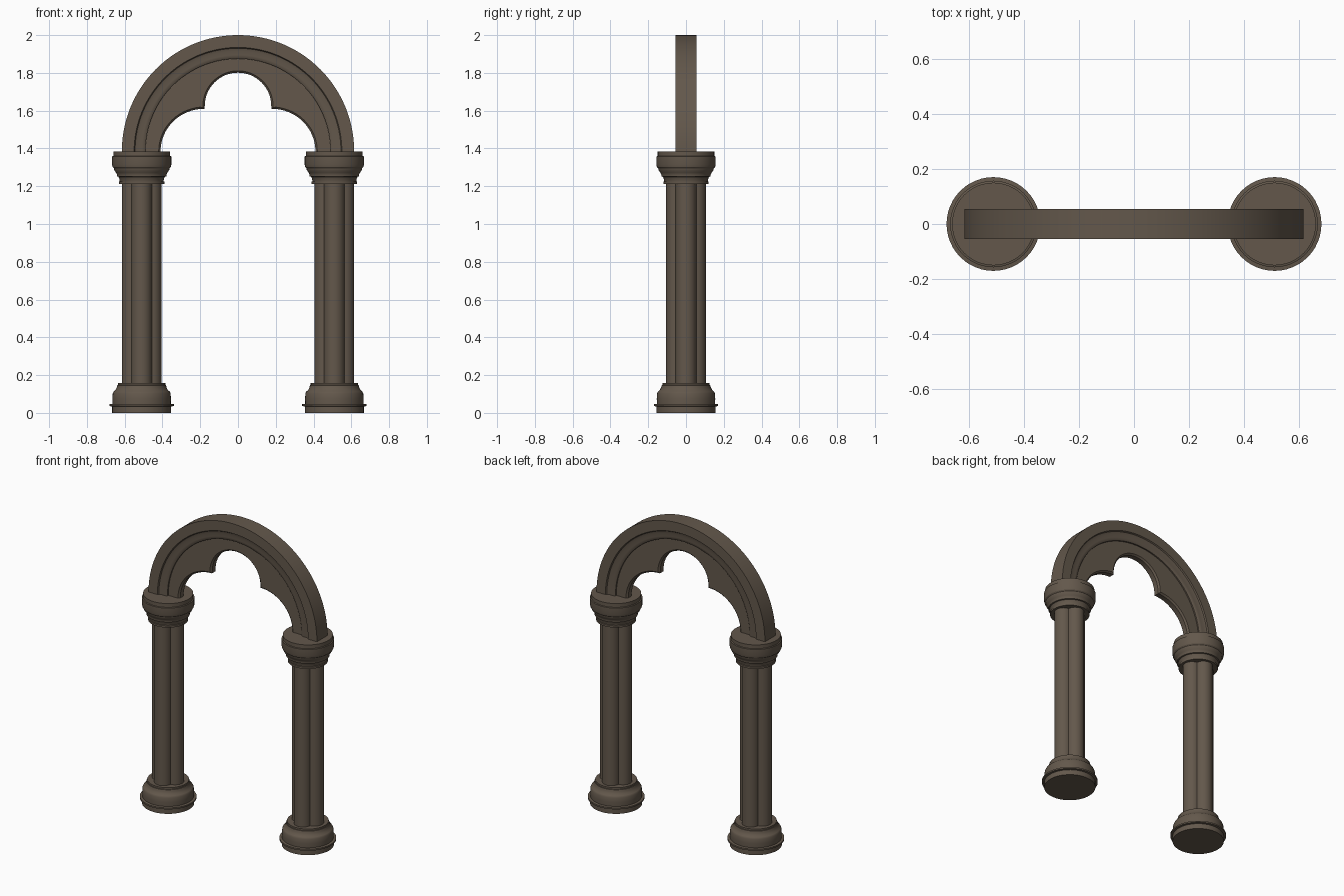
import bpy, bmesh, math
from math import pi, sin, cos

if "Cube" in bpy.data.objects:
    bpy.data.objects.remove(bpy.data.objects["Cube"])

stone = bpy.data.materials.new("brown stone")
stone.diffuse_color = (0.125, 0.097, 0.071, 1)
stone.use_nodes = True
stone.node_tree.nodes["Principled BSDF"].inputs["Base Color"].default_value = stone.diffuse_color

SPRING = 1.385   # height where the arch springs
COL_X = 0.51     # column centre


def finish(name, bm, angle=30):
    bmesh.ops.remove_doubles(bm, verts=bm.verts, dist=1e-5)
    bmesh.ops.recalc_face_normals(bm, faces=bm.faces)
    me = bpy.data.meshes.new(name)
    bm.to_mesh(me)
    bm.free()
    me.materials.append(stone)
    ob = bpy.data.objects.new(name, me)
    bpy.context.collection.objects.link(ob)
    bpy.ops.object.select_all(action='DESELECT')
    ob.select_set(True)
    bpy.context.view_layer.objects.active = ob
    bpy.ops.object.shade_smooth_by_angle(angle=math.radians(angle))
    return ob


def loft(name, sections, angle=30):
    """Skin a row of closed sections and cap both ends."""
    bm = bmesh.new()
    rows = [[bm.verts.new(p) for p in s] for s in sections]
    for a, b in zip(rows, rows[1:]):
        n = len(a)
        for i in range(n):
            j = (i + 1) % n
            bm.faces.new((a[i], a[j], b[j], b[i]))
    bm.faces.new(rows[0])
    bm.faces.new(rows[-1])
    return finish(name, bm, angle)


def turned(name, x, profile, n=48):
    """Round moulding from (radius, height) pairs."""
    return loft(name, [[(x + r * cos(2 * pi * i / n), r * sin(2 * pi * i / n), z)
                        for i in range(n)] for r, z in profile])


def mirrored(half):
    return half + [(r, -y) for r, y in reversed(half)]


# column mouldings
base = [(.156, 0), (.156, .034), (.170, .036), (.170, .046), (.154, .048),
        (.155, .075), (.153, .103), (.149, .112), (.148, .113), (.138, .122),
        (.132, .134), (.129, .146), (.125, .147), (.125, .158), (.10, .158)]
capital = [(.10, 1.212), (.120, 1.212), (.120, 1.224), (.116, 1.226), (.118, 1.24),
           (.123, 1.25), (.131, 1.252), (.131, 1.262), (.136, 1.272), (.146, 1.286),
           (.147, 1.295), (.154, 1.302), (.157, 1.315), (.157, 1.358),
           (.150, 1.360), (.150, SPRING)]

# four-lobed shaft outline
LOBE_C, LOBE_R = .050, .055
crease = math.atan2(.0548, .0548 - LOBE_C)
shaft = []
for q in range(4):
    for i in range(16):
        t = -crease + 2 * crease * i / 16
        px, py = LOBE_C + LOBE_R * cos(t), LOBE_R * sin(t)
        a = q * pi / 2
        shaft.append((px * cos(a) - py * sin(a), px * sin(a) + py * cos(a)))

for side, x in (("left", -COL_X), ("right", COL_X)):
    turned(side + "_base", x, base)
    turned(side + "_capital", x, capital)
    loft(side + "_shaft", [[(x + px, py, z) for px, py in shaft] for z in (.15, 1.22)], 40)

# moulded outer arch, swept through a half circle
arch = mirrored([(.615, .055), (.55, .055), (.545, .047), (.53, .042), (.51, .043),
                 (.495, .040), (.49, .036), (.49, .02)])
N = 64
loft("outer_arch", [[(r * cos(pi * i / N), y, SPRING + r * sin(pi * i / N)) for r, y in arch]
                    for i in range(N + 1)])

# trefoil tracery plate: two side lobes and a raised middle lobe, chamfered edge
edge = []   # (x, z above spring, outward normal)
for i in range(17):
    t = pi / 2 * i / 16
    edge.append((.178 + .232 * cos(t), .225 * sin(t), cos(t), sin(t)))
edge[-1] = (.178, .225, .7, .7)
for i in range(17):
    t = pi / 2 * i / 16
    edge.append((.176 * cos(t), .24 + .176 * sin(t), cos(t), sin(t)))
edge += [(-x, z, -nx, nz) for x, z, nx, nz in reversed(edge[:-1])]

sections = []
for x, z, nx, nz in edge:
    d = math.hypot(x, z)
    ox, oz = .5 * x / d, .5 * z / d
    c = .010
    half = [(ox, oz, .027), (x + c * nx, z + c * nz, .027), (x, z, .017)]
    loop = half + [(a, b, -y) for a, b, y in reversed(half)]
    sections.append([(a, y, SPRING + b) for a, b, y in loop])
loft("trefoil_tracery", sections)
